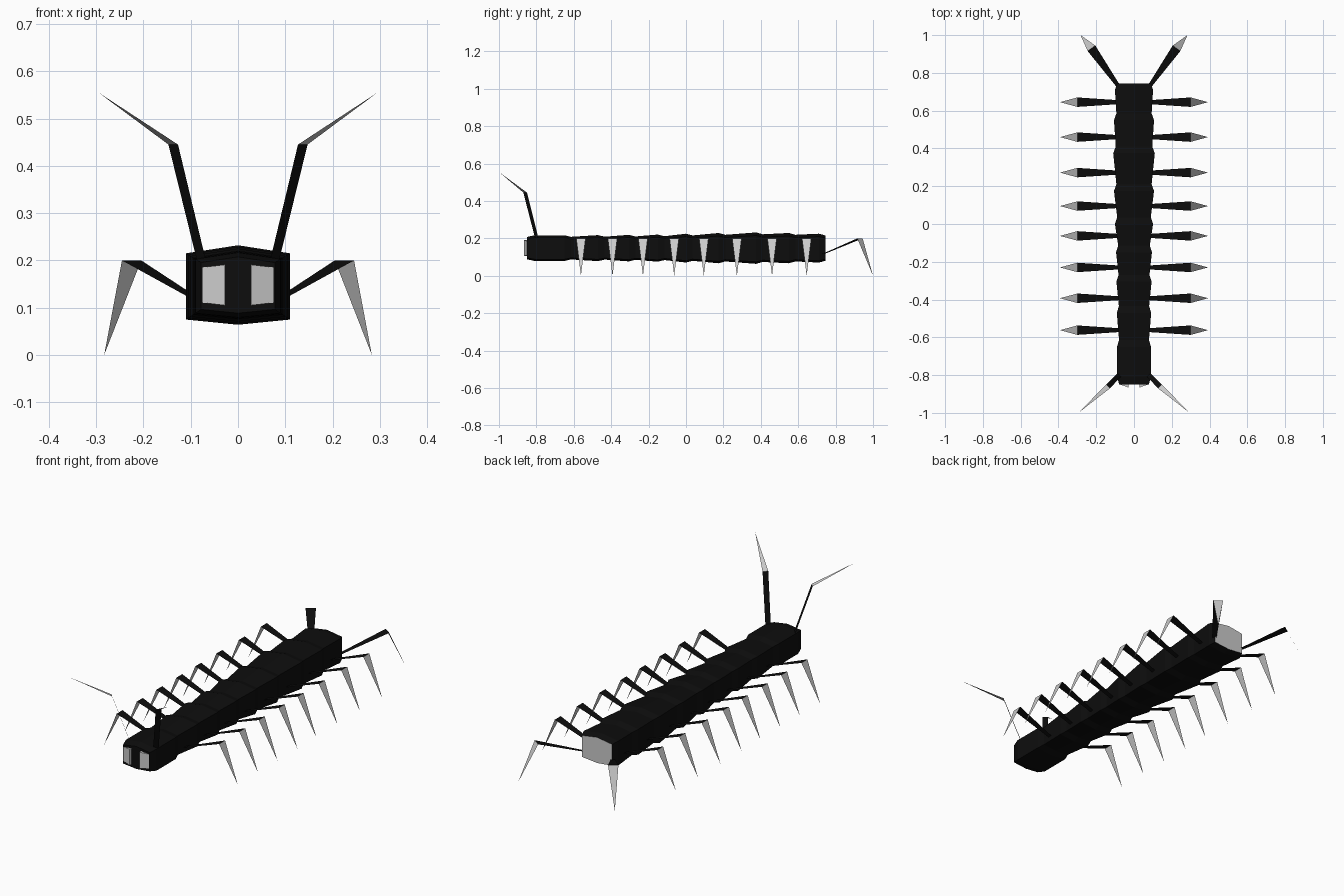
import bpy
from mathutils import Vector

if "Cube" in bpy.data.objects:
    bpy.data.objects.remove(bpy.data.objects["Cube"])

black = bpy.data.materials.new("black_shell")
black.diffuse_color = (0.004, 0.004, 0.004, 1)
black.use_nodes = True
black.node_tree.nodes["Principled BSDF"].inputs["Base Color"].default_value = black.diffuse_color


def make(name, verts, faces, mat=None):
    me = bpy.data.meshes.new(name)
    me.from_pydata([tuple(v) for v in verts], [], faces)
    me.update()
    ob = bpy.data.objects.new(name, me)
    bpy.context.collection.objects.link(ob)
    if mat:
        me.materials.append(mat)
    return ob


def ring(y, hw, zc=0.148):
    # six-sided cross-section with slightly peaked top and bottom
    s = hw / 0.11
    return [(x * s, y, zc + z * s) for x, z in
            ((0, 0.084), (0.11, 0.067), (0.11, -0.073),
             (0, -0.084), (-0.11, -0.073), (-0.11, 0.067))]


def loft(name, rings, mat):
    verts = [v for r in rings for v in r]
    faces = [(k * 6 + i, k * 6 + (i + 1) % 6, k * 6 + 6 + (i + 1) % 6, k * 6 + 6 + i)
             for k in range(len(rings) - 1) for i in range(6)]
    faces = [f[::-1] for f in faces]
    faces.append(tuple(range(6)))
    return make(name, verts, [f[::-1] for f in faces], mat), len(verts)


# Head and body: saw-tooth segments, each widest at its rear
segments = [(-0.65, 0.090), (-0.47, 0.091), (-0.305, 0.093), (-0.15, 0.095),
            (0.0, 0.101), (0.175, 0.106), (0.375, 0.110), (0.55, 0.106), (0.71, 0.101)]
rings = [ring(-0.85, 0.078), ring(-0.81, 0.09)]
for y, hw in segments:
    rings += [ring(y, hw), ring(y + 0.035, hw * 0.88)]
body, n = loft("body", rings, black)
body.data.flip_normals()

# Grey rear end plate
make("rear_plate", rings[-1], [(5, 4, 3, 2, 1, 0)]).data.flip_normals()

# Eyes: angled wedges on the face
for s, side in ((1, "left"), (-1, "right")):
    pts = [(0.028, -0.866, 0.105), (0.078, -0.849, 0.111),
           (0.078, -0.849, 0.185), (0.028, -0.866, 0.191)]
    pts += [(x, -0.845, z) for x, y, z in pts]
    faces = [(0, 1, 2, 3), (0, 4, 5, 1), (2, 6, 7, 3), (0, 3, 7, 4)]
    if s < 0:
        faces = [f[::-1] for f in faces]
    make(side + "_eye", [(x * s, y, z) for x, y, z in pts], faces)


def limb(name, base, joint, tip, w0, w1):
    # flat ribbon from base to joint, then a pointed grey tip
    base, joint, tip = Vector(base), Vector(joint), Vector(tip)
    d = joint - base
    side = Vector((-d.y, d.x, 0)).normalized()
    make(name, [base - side * w0, joint - side * w1, joint + side * w1, base + side * w0],
         [(0, 1, 2, 3)], black)
    make(name + "_tip", [joint - side * w1, tip, joint + side * w1], [(0, 1, 2)])


leg_rows = [-0.562, -0.393, -0.23, -0.063, 0.095, 0.272, 0.46, 0.645]
for s, side in ((1, "left"), (-1, "right")):
    # Walking legs
    for i, y in enumerate(leg_rows):
        limb(f"{side}_leg_{i + 1}", (s * 0.075, y, 0.115), (s * 0.30, y, 0.2),
             (s * 0.392, y, 0), 0.010, 0.025)
    # Rear legs
    limb(side + "_rear_leg", (s * 0.083, 0.73, 0.115), (s * 0.225, 0.93, 0.2),
         (s * 0.283, 1.0, 0), 0.010, 0.025)
    # Antennae
    limb(side + "_antenna", (s * 0.075, -0.795, 0.19), (s * 0.137, -0.86, 0.445),
         (s * 0.295, -1.0, 0.555), 0.013, 0.014)
